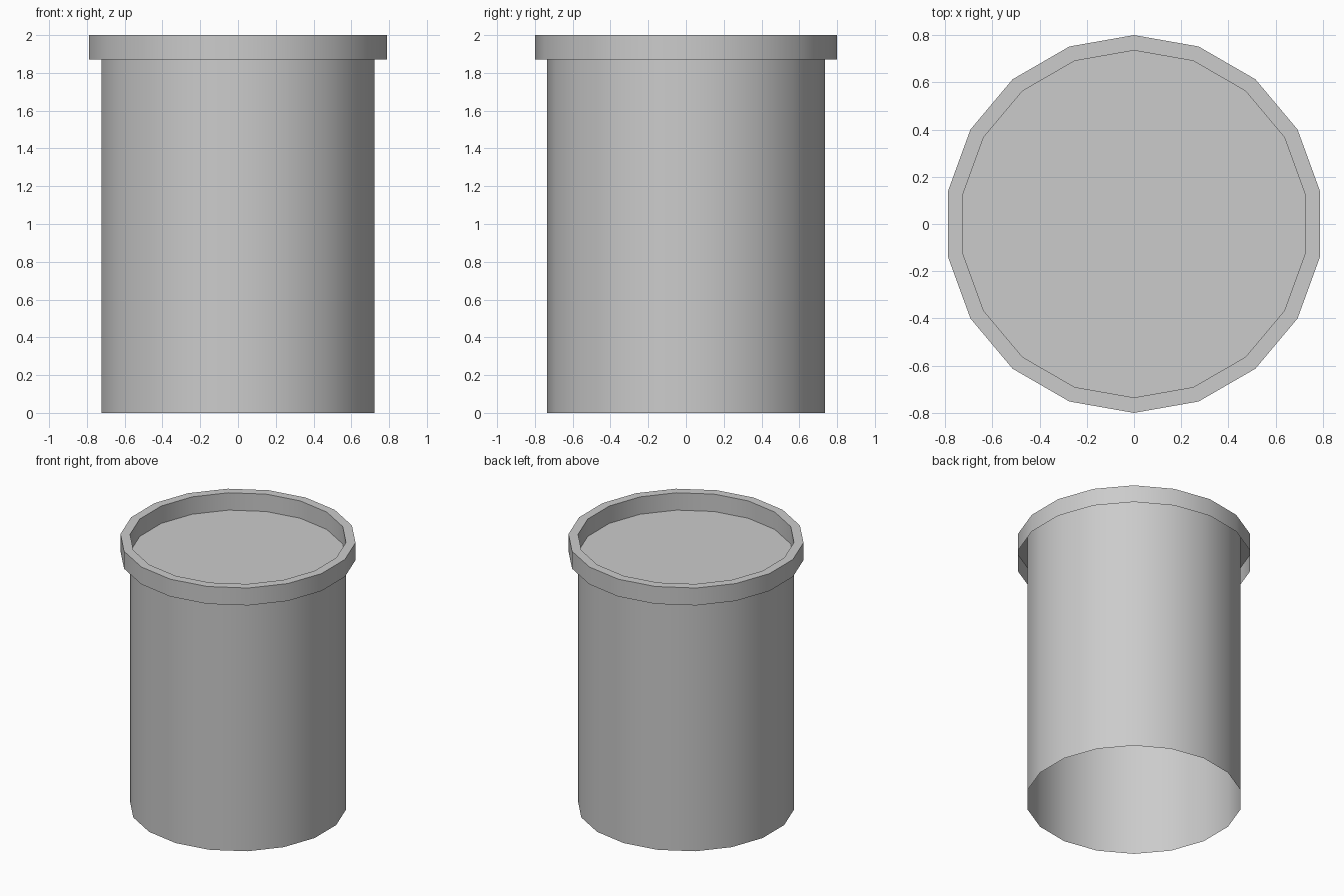
import bpy, bmesh, math

if "Cube" in bpy.data.objects:
    bpy.data.objects.remove(bpy.data.objects["Cube"])

SIDES = 18
R_OUT, R_BODY = 0.80, 0.735
Z_RIM, Z_TOP = 1.87, 2.0


def lathe(name, profile, cap_end=False):
    """Revolve (radius, z) points into an open low-poly shell."""
    bm = bmesh.new()
    rings = []
    for r, z in profile:
        rings.append([bm.verts.new((r * math.sin(a), r * math.cos(a), z))
                      for a in (-2 * math.pi * i / SIDES for i in range(SIDES))])
    for low, high in zip(rings, rings[1:]):
        for i in range(SIDES):
            j = (i + 1) % SIDES
            bm.faces.new((low[i], low[j], high[j], high[i]))
    if cap_end:
        bm.faces.new(rings[-1])
    mesh = bpy.data.meshes.new(name)
    bm.to_mesh(mesh)
    bm.free()
    obj = bpy.data.objects.new(name, mesh)
    bpy.context.collection.objects.link(obj)
    bpy.ops.object.select_all(action='DESELECT')
    bpy.context.view_layer.objects.active = obj
    obj.select_set(True)
    bpy.ops.object.shade_smooth_by_angle(angle=math.radians(40))
    return obj


# Body: thin tube, open at the bottom
lathe("body_tube", [(R_BODY, 0), (R_BODY, Z_RIM)])

# Rim: outer band (open underneath), flat lip, inner wall and recessed disc
lathe("rim_and_disc", [(R_OUT, Z_RIM), (R_OUT, Z_TOP),
                       (R_BODY, Z_TOP), (R_BODY, Z_RIM)], cap_end=True)
